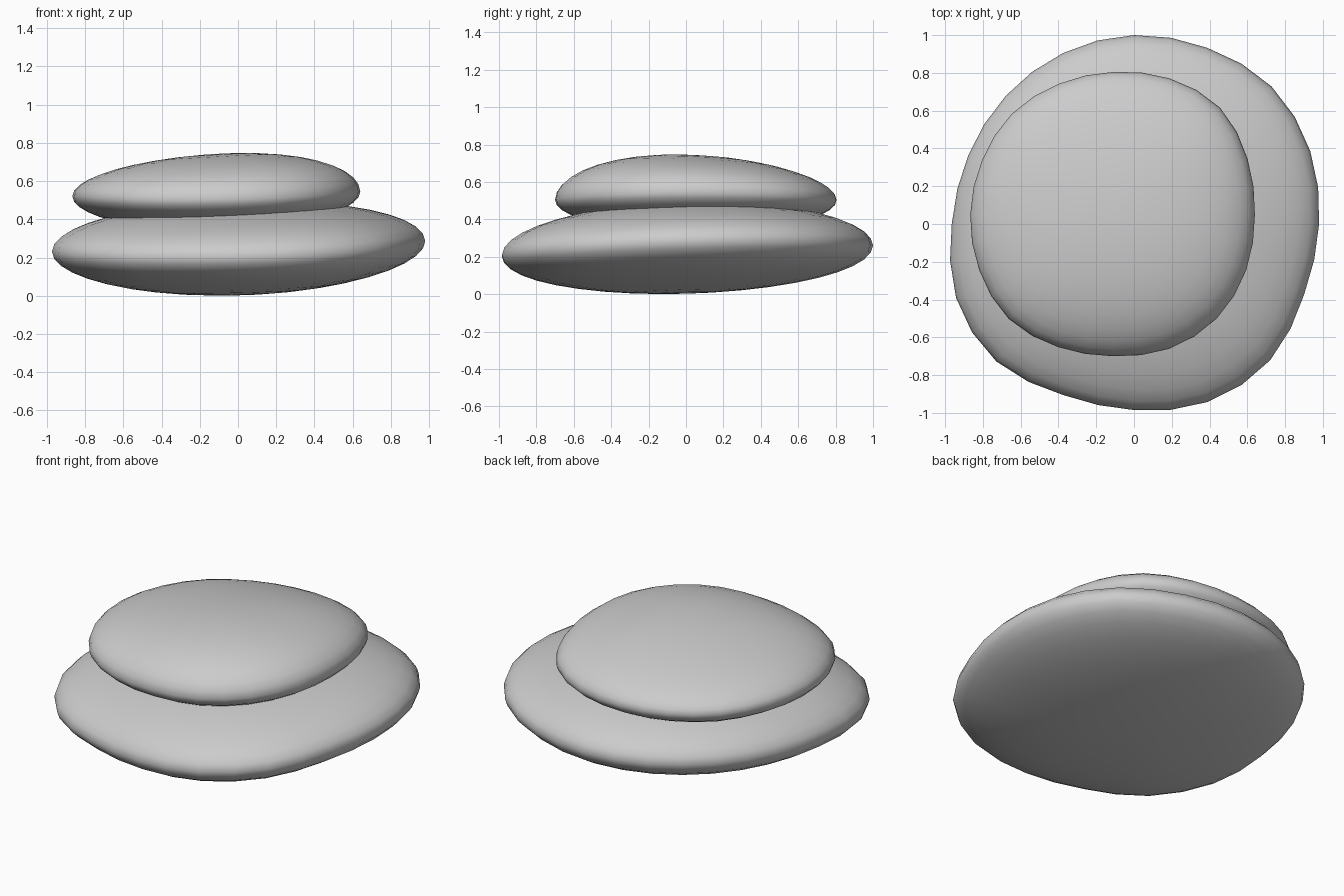
import bpy
import bmesh
from math import atan2, pi

default_cube = bpy.data.objects.get("Cube")
if default_cube:
    bpy.data.objects.remove(default_cube, do_unlink=True)


def make_material(name, colour):
    material = bpy.data.materials.new(name)
    material.use_nodes = True
    material.diffuse_color = colour
    material.node_tree.nodes["Principled BSDF"].inputs["Base Color"].default_value = colour
    return material


def outline_radius(radii, angle):
    """Smooth closed curve through evenly spaced radii."""
    count = len(radii)
    position = (angle / (2 * pi)) % 1 * count
    index = int(position)
    t = position - index
    a, b, c, d = (radii[(index + k) % count] for k in (-1, 0, 1, 2))
    return b + t / 2 * (c - a + t * (2 * a - 5 * b + 4 * c - d + t * (3 * (b - c) + d - a)))


def make_stone(name, material, centre, radii, top, bottom, tilt, lean, saddle):
    """Sphere pressed into a flat pebble with an uneven outline.

    tilt slopes the rim, lean thickens the upper half to one side,
    saddle bends the rim up along x and down along y.
    """
    mesh = bpy.data.meshes.new(name)
    bm = bmesh.new()
    bmesh.ops.create_uvsphere(bm, u_segments=32, v_segments=20, radius=1)
    for vert in bm.verts:
        x, y, z = vert.co
        radius = outline_radius(radii, atan2(y, x))
        x, y = x * radius, y * radius
        thickness = top * (1 + lean[0] * x + lean[1] * y) if z > 0 else bottom
        middle = tilt[0] * x + tilt[1] * y + saddle * (x * x - y * y)
        vert.co = (centre[0] + x, centre[1] + y, centre[2] + middle + z * thickness)
    for face in bm.faces:
        face.smooth = True
    bm.to_mesh(mesh)
    bm.free()
    mesh.materials.append(material)
    stone = bpy.data.objects.new(name, mesh)
    bpy.context.collection.objects.link(stone)
    return stone


stone_grey = make_material("stone grey", (0.6, 0.6, 0.6, 1))

# Wide stone resting on the ground
make_stone(
    "lower_stone", stone_grey, (0, 0, 0.247),
    [0.98, 1.01, 1.03, 1.01, 1.0, 0.98, 0.96, 0.95,
     0.965, 1.02, 1.03, 0.98, 0.985, 1.02, 1.02, 0.975],
    top=0.248, bottom=0.243, tilt=(0.025, 0.028), lean=(0, 0), saddle=0.015)

# Smaller stone lying off-centre on top
make_stone(
    "upper_stone", stone_grey, (-0.11, 0.05, 0.518),
    [0.75, 0.77, 0.8, 0.78, 0.755, 0.75, 0.757, 0.752,
     0.757, 0.768, 0.782, 0.76, 0.75, 0.77, 0.777, 0.763],
    top=0.222, bottom=0.18, tilt=(0.016, 0), lean=(0.18, -0.22), saddle=0.025)
